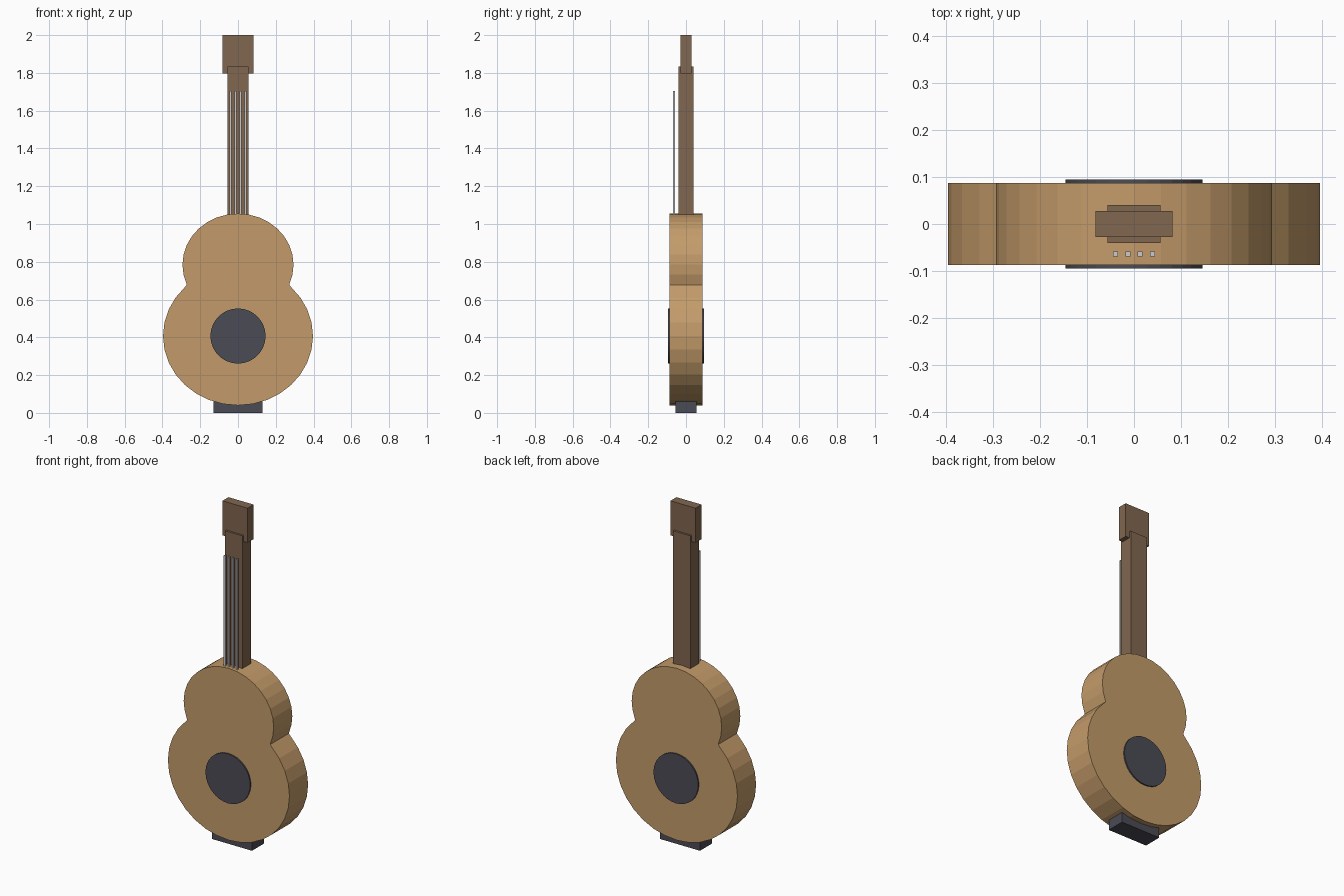
import bpy, bmesh, math

if "Cube" in bpy.data.objects:
    bpy.data.objects.remove(bpy.data.objects["Cube"])


def material(name, rgb):
    m = bpy.data.materials.new(name)
    m.diffuse_color = (*rgb, 1)
    m.use_nodes = True
    m.node_tree.nodes["Principled BSDF"].inputs["Base Color"].default_value = m.diffuse_color
    return m


tan = material("tan_wood", (0.55, 0.33, 0.145))
brown = material("brown_wood", (0.22, 0.135, 0.08))
dark = material("dark", (0.07, 0.07, 0.09))


def prism(name, outline, y, mat=None):
    """Extrude an x-z outline from -y to +y."""
    bm = bmesh.new()
    face = bm.faces.new([bm.verts.new((x, -y, z)) for x, z in outline])
    ext = bmesh.ops.extrude_face_region(bm, geom=[face])["geom"]
    verts = [g for g in ext if isinstance(g, bmesh.types.BMVert)]
    bmesh.ops.translate(bm, vec=(0, 2 * y, 0), verts=verts)
    bmesh.ops.recalc_face_normals(bm, faces=bm.faces)
    me = bpy.data.meshes.new(name)
    bm.to_mesh(me)
    bm.free()
    ob = bpy.data.objects.new(name, me)
    bpy.context.collection.objects.link(ob)
    if mat:
        me.materials.append(mat)
    return ob


def box(name, hx, hy, z0, z1, mat=None, x=0, y=0):
    ob = prism(name, [(x - hx, z0), (x + hx, z0), (x + hx, z1), (x - hx, z1)], hy, mat)
    ob.location.y = y
    return ob


def ellipse(cz, rx, rz, n=32):
    """Right half, from bottom to top."""
    angles = [2 * math.pi * i / n for i in range(n // 2 + 1)]
    return [(rx * math.sin(a), cz - rz * math.cos(a)) for a in angles]


def mirrored(half):
    return half + [(-x, z) for x, z in reversed(half[1:-1])]


# body: two bouts meeting at a sharp waist
waist = (0.271, 0.677)
half = [p for p in ellipse(0.407, 0.397, 0.367) if p[1] < waist[1] - 0.005]
half.append(waist)
half += [p for p in ellipse(0.785, 0.294, 0.270) if p[1] > waist[1] + 0.005]
prism("body", mirrored(half), 0.087, tan)

# sound hole disc, showing on front and back
prism("sound_hole", mirrored(ellipse(0.407, 0.146, 0.146)), 0.095, dark)

# foot, neck and headstock
box("foot", 0.13, 0.055, 0, 0.06, dark)
box("neck", 0.056, 0.04, 1.0, 1.834, brown)
box("headstock", 0.082, 0.028, 1.796, 2.0, brown)

# strings
for i in range(4):
    box(f"string_{i + 1}", 0.0053, 0.0053, 1.0, 1.703, x=(i - 1.5) * 0.0262, y=-0.064)
